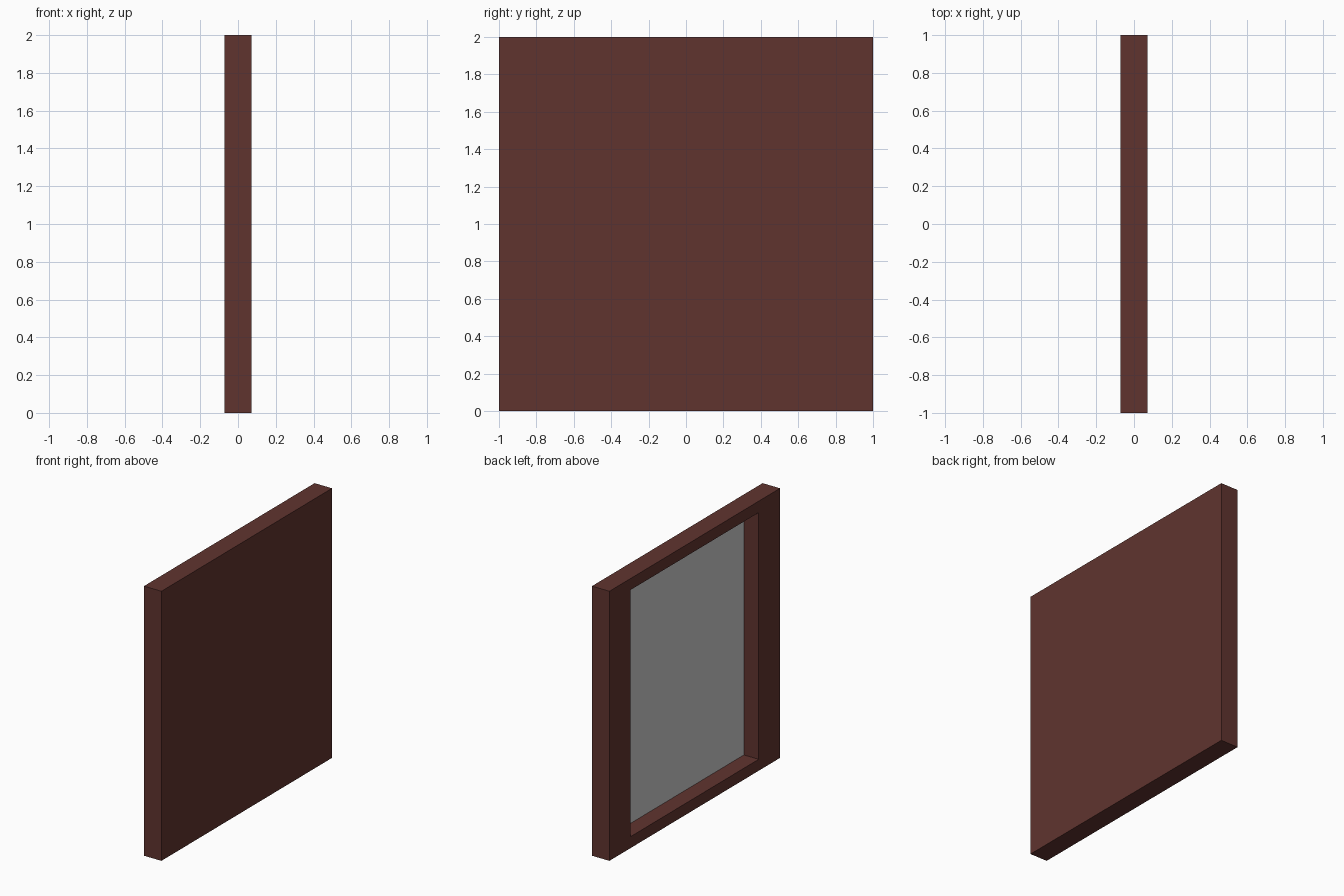
import bpy, bmesh
from mathutils import Matrix, Vector

if "Cube" in bpy.data.objects:
    bpy.data.objects.remove(bpy.data.objects["Cube"])

THICK = 0.143            # along x
OPEN_Y, OPEN_Z = 1.5, 1.83   # recess opening size
PANEL_X = 0.05           # visible surface of the grey panel


def box_bmesh(size, centre):
    bm = bmesh.new()
    bmesh.ops.create_cube(bm, size=1, matrix=Matrix.Translation(centre) @ Matrix.Diagonal((*size, 1)))
    return bm


def finish(bm, name, mat=None):
    bmesh.ops.recalc_face_normals(bm, faces=bm.faces)
    mesh = bpy.data.meshes.new(name)
    bm.to_mesh(mesh)
    bm.free()
    obj = bpy.data.objects.new(name, mesh)
    bpy.context.collection.objects.link(obj)
    if mat:
        mesh.materials.append(mat)
    return obj


wood = bpy.data.materials.new("dark_red_wood")
wood.diffuse_color = (0.117, 0.034, 0.028, 1)
wood.use_nodes = True
wood.node_tree.nodes["Principled BSDF"].inputs["Base Color"].default_value = wood.diffuse_color

# Frame: a slab with a deep rectangular recess in its left (-x) face
bm = box_bmesh((THICK, 2, 2), (0, 0, 1))
left = min(bm.faces, key=lambda f: f.calc_center_median().x)
bmesh.ops.inset_individual(bm, faces=[left], thickness=0.1)
for v in left.verts:
    v.co.y = OPEN_Y / 2 if v.co.y > 0 else -OPEN_Y / 2
    v.co.z = 1 + (OPEN_Z / 2 if v.co.z > 1 else -OPEN_Z / 2)
floor = bmesh.ops.extrude_discrete_faces(bm, faces=[left])["faces"][0]
for v in floor.verts:
    v.co.x = PANEL_X + 0.003
finish(bm, "frame", wood)

# Grey panel lying on the floor of the recess
finish(box_bmesh((0.005, OPEN_Y, OPEN_Z), Vector((PANEL_X + 0.0025, 0, 1))), "panel")
